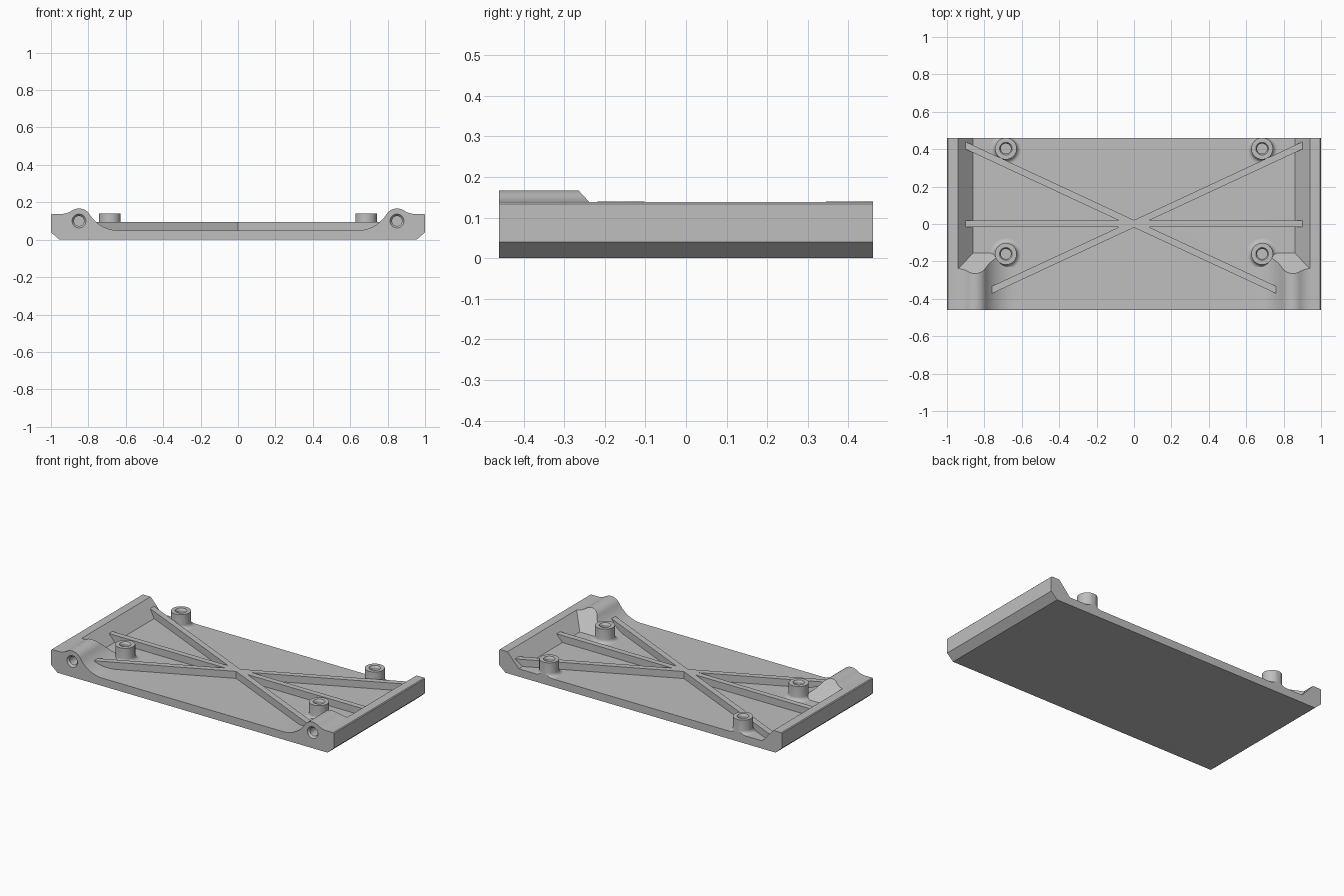
import bpy, bmesh
from math import sin, cos, pi, radians, atan2, hypot

if "Cube" in bpy.data.objects:
    bpy.data.objects.remove(bpy.data.objects["Cube"], do_unlink=True)

HALF_Y = 0.46
FLOOR, WALL_TOP, RIB_TOP, BOSS_TOP = 0.05, 0.138, 0.095, 0.14

grey = bpy.data.materials.new("plain grey")
grey.use_nodes = True
grey.diffuse_color = (0.52, 0.52, 0.52, 1)
grey.node_tree.nodes["Principled BSDF"].inputs["Base Color"].default_value = (0.52, 0.52, 0.52, 1)


def make_object(name, verts, faces):
    mesh = bpy.data.meshes.new(name)
    mesh.from_pydata(verts, [], faces)
    bm = bmesh.new()
    bm.from_mesh(mesh)
    bmesh.ops.recalc_face_normals(bm, faces=bm.faces)
    bm.to_mesh(mesh)
    bm.free()
    mesh.materials.append(grey)
    obj = bpy.data.objects.new(name, mesh)
    bpy.context.collection.objects.link(obj)
    return obj


def prism(name, points, start, end):
    """Join two copies of an outline, placed by the start and end functions."""
    n = len(points)
    verts = [start(*p) for p in points] + [end(*p) for p in points]
    faces = [(i, (i + 1) % n, n + (i + 1) % n, n + i) for i in range(n)]
    faces += [tuple(range(n)), tuple(range(n, 2 * n))]
    return make_object(name, verts, faces)


def lathe(name, profile, place, sides=40):
    """Turn a (radius, height) profile; the first and last rings are capped."""
    verts, faces = [], []
    for r, h in profile:
        for k in range(sides):
            a = 2 * pi * k / sides
            verts.append(place(r * cos(a), r * sin(a), h))
    last = (len(profile) - 1) * sides
    for j in range(0, last, sides):
        for k in range(sides):
            k2 = (k + 1) % sides
            faces.append((j + k, j + k2, j + sides + k2, j + sides + k))
    faces += [tuple(range(sides)), tuple(range(last, last + sides))]
    return make_object(name, verts, faces)


def combine(obj, other, operation, keep=False):
    mod = obj.modifiers.new("combine", 'BOOLEAN')
    mod.operation, mod.solver, mod.object = operation, 'EXACT', other
    bpy.context.view_layer.objects.active = obj
    bpy.ops.object.modifier_apply(modifier=mod.name)
    if not keep:
        bpy.data.objects.remove(other, do_unlink=True)


def arc(cx, cz, r, a0, a1, n):
    return [(cx + r * cos(a0 + (a1 - a0) * i / n), cz + r * sin(a0 + (a1 - a0) * i / n))
            for i in range(n + 1)]


# Tray: chamfered underside, sloping inner side walls, open front and back
half = [(0.955, 0), (1, 0.04), (1, 0.133), (0.995, WALL_TOP), (0.94, WALL_TOP), (0.86, FLOOR)]
outline = half + [(-x, z) for x, z in reversed(half)]
tray = prism("tray", outline, lambda x, z: (x, -HALF_Y, z), lambda x, z: (x, HALF_Y, z))

# Rounded front mounts: a round crest blended into the floor and the wall top
cx, cz, r = 0.85, 0.1, 0.067
in_x, in_r, out_x, out_r = 0.64, 0.18, 0.945, 0.102
inner = atan2(FLOOR + in_r - cz, in_x - cx)
outer = atan2(WALL_TOP + out_r - cz, out_x - cx)
crest = arc(in_x, FLOOR + in_r, in_r, -pi / 2, inner - pi, 10)
crest += arc(cx, cz, r, inner, outer, 14)[1:-1]
crest += arc(out_x, WALL_TOP + out_r, out_r, outer + pi, 1.5 * pi, 6)
crest += [(out_x, 0.03), (in_x, 0.03)]

for side in (-1, 1):
    mount = prism("front_mount", crest,
                  lambda x, z: (side * x, -HALF_Y, z),
                  lambda x, z: (side * x, -0.265 + (0.167 - z) * 0.93, z))
    combine(tray, mount, 'UNION')
    # Countersunk blind screw hole
    hole = lathe("hole_cutter", [(0.045, -0.01), (0.037, 0), (0.027, 0.012), (0.027, 0.15)],
                 lambda u, v, h: (side * cx + u, -HALF_Y + h, cz + v))
    combine(tray, hole, 'DIFFERENCE')


# Floor ribs: one straight rib and two diagonals joined into one cross
def rib(name, a, b, width=0.036):
    dx, dy = b[0] - a[0], b[1] - a[1]
    k = width / 2 / hypot(dx, dy)
    nx, ny = -dy * k, dx * k
    pts = [(a[0] + nx, a[1] + ny), (a[0] - nx, a[1] - ny),
           (b[0] - nx, b[1] - ny), (b[0] + nx, b[1] + ny)]
    return prism(name, pts, lambda x, y: (x, y, FLOOR - 0.02), lambda x, y: (x, y, RIB_TOP))


ribs = rib("floor_ribs", (-0.92, 0.002), (0.92, 0.002))
for side in (-1, 1):
    combine(ribs, rib("diagonal_rib", (-0.92 * side, 0.429), (0.785 * side, -0.364)), 'UNION')

# Screw bosses with a filleted foot and a blind hole
foot = arc(0.082, FLOOR + 0.024, 0.024, pi, 1.5 * pi, 6)
boss_profile = [(0.027, 0.07), (0.027, 0.128), (0.034, BOSS_TOP), (0.058, BOSS_TOP)]
boss_profile += foot + [(0.082, 0.03)]
bounds = prism("bounds_cutter", [(-1, -HALF_Y), (1, -HALF_Y), (1, HALF_Y), (-1, HALF_Y)],
               lambda x, y: (x, y, 0), lambda x, y: (x, y, 0.3))
bosses = []
for sx, side in ((-1, "right"), (1, "left")):
    for y, end in ((-0.16, "front"), (0.403, "back")):
        boss = lathe(f"{end}_{side}_boss", boss_profile,
                     lambda u, v, h: (sx * 0.685 + u, y + v, h))
        if end == "back":
            combine(boss, bounds, 'INTERSECT', keep=True)
        bosses.append(boss)
bpy.data.objects.remove(bounds, do_unlink=True)

# Smooth the round surfaces, keep the edges crisp
bpy.ops.object.select_all(action='DESELECT')
for obj in [tray, ribs] + bosses:
    obj.select_set(True)
bpy.context.view_layer.objects.active = tray
bpy.ops.object.shade_smooth_by_angle(angle=radians(30))
